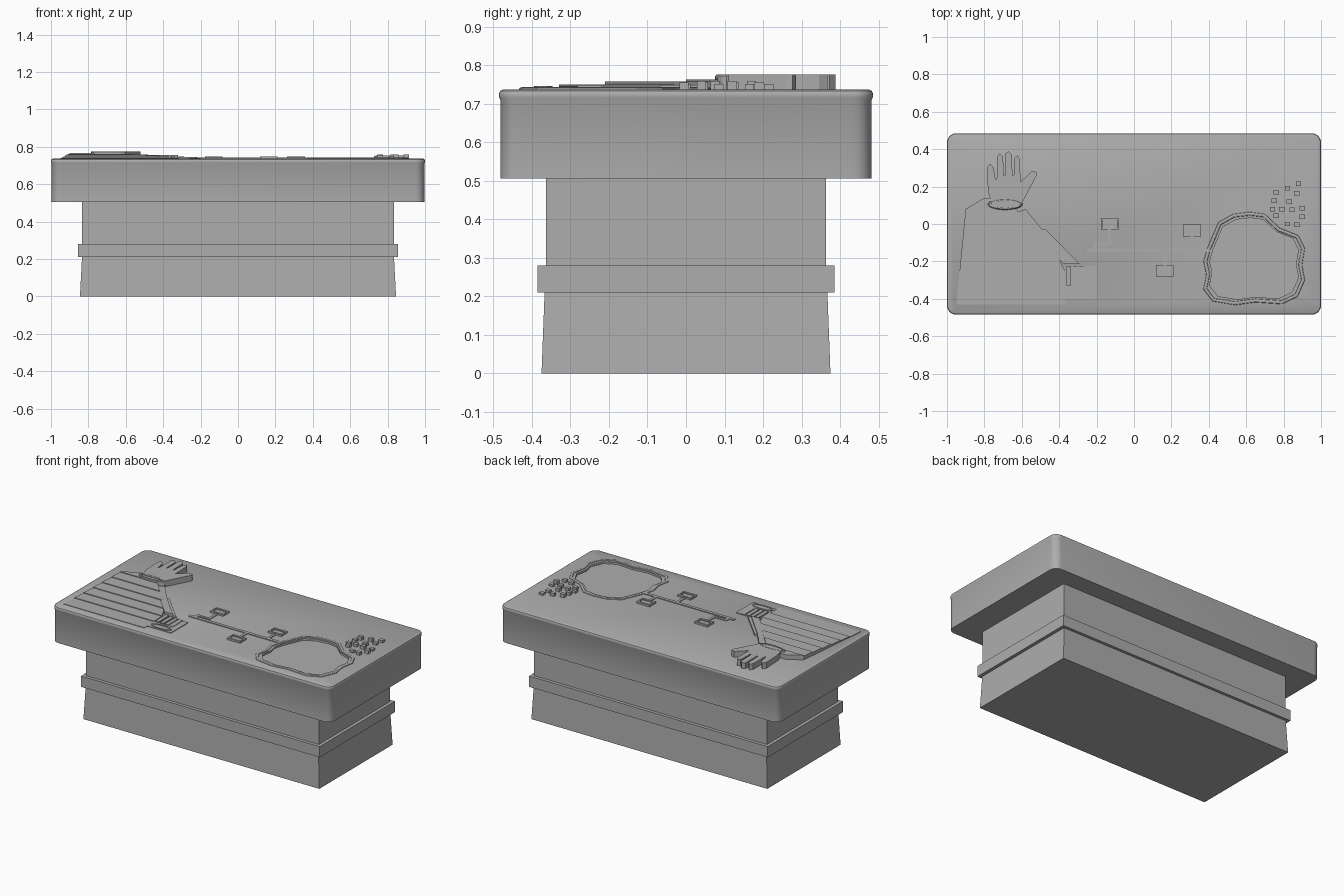
import bpy, bmesh, math
from mathutils import Vector

if "Cube" in bpy.data.objects:
    bpy.data.objects.remove(bpy.data.objects["Cube"])

TOP = 0.737
stone = bpy.data.materials.new("stone grey")
stone.diffuse_color = (0.42, 0.42, 0.42, 1)
stone.use_nodes = True
stone.node_tree.nodes["Principled BSDF"].inputs["Base Color"].default_value = stone.diffuse_color


def loft(name, rings, smooth=False):
    """Skin a stack of equal-length closed rings and cap both ends."""
    bm = bmesh.new()
    rows = [[bm.verts.new(p) for p in ring] for ring in rings]
    n = len(rows[0])
    for a, b in zip(rows, rows[1:]):
        for i in range(n):
            j = (i + 1) % n
            bm.faces.new((a[i], a[j], b[j], b[i]))
    bm.faces.new(rows[0][::-1])
    bm.faces.new(rows[-1])
    bmesh.ops.recalc_face_normals(bm, faces=bm.faces)
    me = bpy.data.meshes.new(name)
    bm.to_mesh(me)
    bm.free()
    me.materials.append(stone)
    ob = bpy.data.objects.new(name, me)
    bpy.context.collection.objects.link(ob)
    if smooth:
        bpy.context.view_layer.objects.active = ob
        ob.select_set(True)
        bpy.ops.object.shade_smooth_by_angle(angle=math.radians(30))
        ob.select_set(False)
    return ob


def rect(hx, hy, z, cx=0, cy=0):
    return [(cx + sx * hx, cy + sy * hy, z)
            for sx, sy in ((-1, -1), (1, -1), (1, 1), (-1, 1))]


def round_rect(hx, hy, r, z, seg=6):
    pts = []
    for k, (sx, sy) in enumerate(((1, 1), (-1, 1), (-1, -1), (1, -1))):
        for i in range(seg + 1):
            a = math.pi / 2 * (k + i / seg)
            pts.append((sx * (hx - r) + r * math.cos(a), sy * (hy - r) + r * math.sin(a), z))
    return pts


def plate(name, pts, z1, z0=TOP - 0.003):
    return loft(name, [[(x, y, z) for x, y in pts] for z in (z0, z1)])


def box(name, x0, x1, y0, y1, z1):
    return plate(name, [(x0, y0), (x1, y0), (x1, y1), (x0, y1)], z1)


def band(name, loop, profile):
    """Closed ridge: sweep an (inset, z) profile round a flat loop."""
    n = len(loop)
    bm = bmesh.new()
    rows = []
    for i in range(n):
        p, q, s = (Vector(loop[(i + d) % n]) for d in (0, 1, -1))
        t = (q - s).normalized()
        inward = Vector((-t.y, t.x))
        rows.append([bm.verts.new((*(p + inward * d), z)) for d, z in profile])
    m = len(profile)
    for i in range(n):
        a, b = rows[i], rows[(i + 1) % n]
        for k in range(m):
            l = (k + 1) % m
            bm.faces.new((a[k], b[k], b[l], a[l]))
    bmesh.ops.recalc_face_normals(bm, faces=bm.faces)
    me = bpy.data.meshes.new(name)
    bm.to_mesh(me)
    bm.free()
    me.materials.append(stone)
    ob = bpy.data.objects.new(name, me)
    bpy.context.collection.objects.link(ob)


def ellipse(cx, cy, rx, ry, n=24):
    return [(cx + rx * math.cos(2 * math.pi * i / n), cy + ry * math.sin(2 * math.pi * i / n))
            for i in range(n)]


# pedestal: flared foot, protruding band, upper block
loft("foot", [rect(0.845, 0.375, 0), rect(0.834, 0.367, 0.211)])
loft("pedestal_band", [rect(0.855, 0.385, 0.21), rect(0.855, 0.385, 0.28)])
loft("pedestal_block", [rect(0.834, 0.364, 0.279), rect(0.834, 0.364, 0.51)])

# thick top with rounded corners and a soft lip
lip = [(0.003, 0.505), (0.003, 0.71), (0, 0.716), (0, 0.727), (0.003, 0.733), (0.01, TOP)]
slab = loft("table_top", [round_rect(1 - d, 0.485 - d, 0.05 - d, z) for d, z in lip], True)

# pool: irregular rim around a shallow recess
rim = [(0.42, -0.06), (0.45, 0.01), (0.53, 0.055), (0.62, 0.066), (0.70, 0.055), (0.78, -0.02),
       (0.88, -0.06), (0.915, -0.13), (0.90, -0.22), (0.915, -0.30), (0.875, -0.39),
       (0.79, -0.43), (0.65, -0.42), (0.54, -0.435), (0.42, -0.415), (0.37, -0.35),
       (0.385, -0.27), (0.37, -0.20), (0.39, -0.13)]
rim = rim[::-1]
center = Vector((0.64, -0.19))
pool = [center + (Vector(p) - center) * 0.87 for p in rim]
cutter = plate("pool_cutter", [tuple(p) for p in pool], 0.80, TOP - 0.012)
cutter.hide_render = True
cutter.hide_viewport = True
cut = slab.modifiers.new("pool", 'BOOLEAN')
cut.operation = 'DIFFERENCE'
cut.solver = 'EXACT'
cut.object = cutter
rim_ccw = rim if sum(a[0] * b[1] - a[1] * b[0] for a, b in zip(rim, rim[1:] + rim[:1])) > 0 else rim[::-1]
band("pool_rim", rim_ccw, [(0, TOP - 0.003), (0.003, TOP + 0.004), (0.011, TOP + 0.006),
                           (0.019, TOP + 0.004), (0.022, TOP - 0.003)])

# branching channel with three framed pads
box("channel", -0.25, 0.41, -0.15, -0.13, TOP + 0.005)
box("branch_foot", -0.22, -0.20, -0.13, -0.10, TOP + 0.005)
box("branch_run", -0.22, -0.12, -0.115, -0.10, TOP + 0.005)
for cx, cy, y0, y1 in ((-0.13, 0.0, -0.115, -0.03), (0.31, -0.035, -0.13, -0.065),
                       (0.165, -0.25, -0.225, -0.15)):
    box("pad_stem", cx - 0.008, cx + 0.008, y0, y1, TOP + 0.005)
    frame = [(cx + sx * 0.047, cy + sy * 0.032)
             for sx, sy in ((-1, -1), (1, -1), (1, 1), (-1, 1))]
    band("pad_frame", frame, [(0, TOP - 0.003), (0, TOP + 0.011),
                              (0.016, TOP + 0.011), (0.016, TOP - 0.003)])
    box("pad_plate", cx - 0.037, cx + 0.037, cy - 0.022, cy + 0.022, TOP + 0.004)

# cluster of small blocks
blocks = [(0.88, 0.215), (0.82, 0.19), (0.76, 0.17), (0.87, 0.165), (0.75, 0.125), (0.83, 0.12),
          (0.74, 0.08), (0.79, 0.08), (0.845, 0.075), (0.90, 0.085), (0.76, 0.045),
          (0.90, 0.04), (0.82, 0.0), (0.87, -0.005)]
for i, (x, y) in enumerate(blocks):
    box("small_block", x - 0.014, x + 0.014, y - 0.012, y + 0.012, TOP + 0.014 + 0.004 * (i % 3))


# sleeve: shallow steps rising toward the wrist
def left(y):
    return -0.95 + 0.05 * (y + 0.43) / 0.51 if y < 0.08 else -0.90 + (y - 0.08) * 1.67


def right(y):
    return -0.37 if y < -0.21 else -0.37 - (y + 0.21) * 0.9


cuts = [-0.43, -0.33, -0.25, -0.165, -0.085, 0.0, 0.08, 0.135]
for i, (a, b) in enumerate(zip(cuts, cuts[1:])):
    plate("sleeve_step", [(left(a), a), (right(a), a), (right(b), b), (left(b), b)],
          0.740 + 0.0045 * i)

# folded forearm with stacked folds at its lower end
plate("forearm", [(-0.63, 0.06), (-0.38, -0.21), (-0.32, -0.21), (-0.49, -0.03), (-0.58, 0.08)], 0.757)
plate("forearm_edge", [(-0.49, -0.03), (-0.32, -0.21), (-0.29, -0.215), (-0.47, -0.03)], 0.749)
box("lower_panel", -0.37, -0.20, -0.40, -0.225, TOP + 0.004)
for i in range(4):
    x = -0.36 + i * 0.033
    box("fold", x, x + 0.024, -0.33, -0.225, TOP + 0.013 - 0.002 * i)
plate("lower_disc", ellipse(-0.29, -0.37, 0.07, 0.022), TOP + 0.006)
band("lower_ring", ellipse(-0.29, -0.37, 0.072, 0.024),
     [(0, TOP), (0, TOP + 0.009), (0.008, TOP + 0.009), (0.008, TOP)])

# open hand with four fingers and a thumb
hand = [(-0.76, 0.11), (-0.78, 0.17), (-0.787, 0.30), (-0.77, 0.323), (-0.75, 0.30), (-0.74, 0.235),
        (-0.733, 0.25), (-0.733, 0.36), (-0.717, 0.377), (-0.70, 0.36), (-0.697, 0.26),
        (-0.69, 0.26), (-0.69, 0.375), (-0.67, 0.388), (-0.653, 0.372), (-0.65, 0.26),
        (-0.643, 0.26), (-0.64, 0.355), (-0.622, 0.367), (-0.61, 0.345), (-0.607, 0.225),
        (-0.545, 0.285), (-0.52, 0.277), (-0.52, 0.26), (-0.56, 0.185), (-0.60, 0.11)]
plate("hand", hand, 0.775)

# cuff around the wrist
plate("wrist", ellipse(-0.69, 0.105, 0.08, 0.02), 0.772)
band("cuff", ellipse(-0.69, 0.105, 0.094, 0.031),
     [(0, TOP), (0.002, 0.772), (0.006, 0.776), (0.012, 0.776), (0.014, TOP)])
